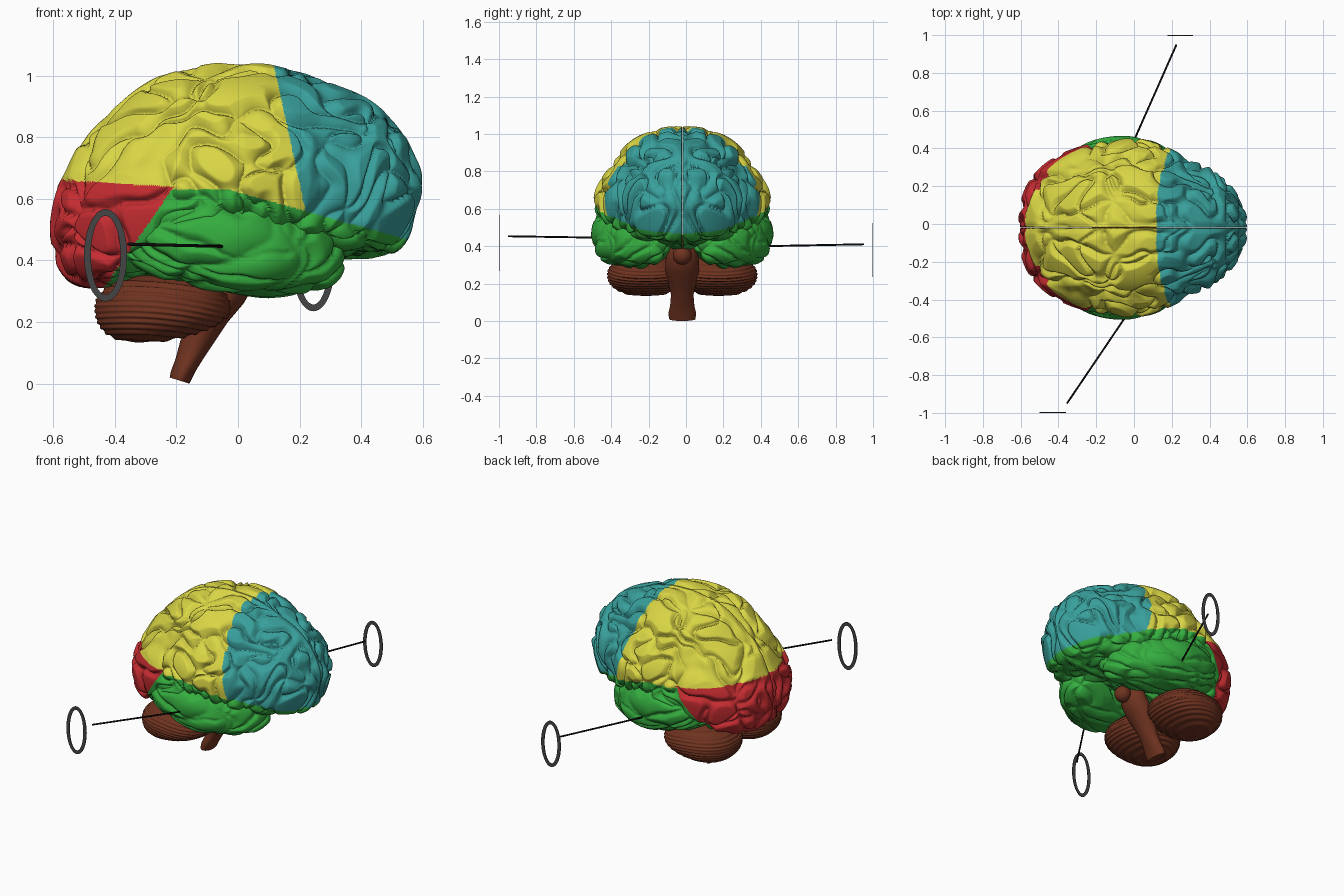
import bpy, bmesh, math
from mathutils import Vector, noise

if "Cube" in bpy.data.objects:
    bpy.data.objects.remove(bpy.data.objects["Cube"])

MID = -0.02  # y of the plane between the two halves


def material(name, rgb):
    m = bpy.data.materials.new(name)
    m.diffuse_color = (*rgb, 1)
    m.use_nodes = True
    m.node_tree.nodes["Principled BSDF"].inputs["Base Color"].default_value = m.diffuse_color
    return m


YELLOW, TEAL, GREEN, RED = range(4)
LOBES = [material("yellow", (0.70, 0.67, 0.06)), material("teal", (0.04, 0.35, 0.33)),
         material("green", (0.035, 0.42, 0.05)), material("red", (0.55, 0.025, 0.03))]
BROWN = [material("brown", (0.16, 0.033, 0.014))]
BLACK = [material("black", (0.005, 0.005, 0.005))]
GREY = [material("dark grey", (0.06, 0.06, 0.06))]


def clamp(v):
    return max(0, min(1, v))


def finish(name, bm, mats, rule=None, smooth=True):
    for f in bm.faces:
        f.smooth = smooth
        if rule:
            f.material_index = rule(f.calc_center_median())
    me = bpy.data.meshes.new(name)
    bm.to_mesh(me)
    bm.free()
    for m in mats:
        me.materials.append(m)
    ob = bpy.data.objects.new(name, me)
    bpy.context.collection.objects.link(ob)
    return ob


def lobe_colour(p):
    edge = 0.63 - 0.28 * max(0, p.x + 0.03)
    if p.z < 0.65 - 0.06 * (p.x + 0.4) and p.x < -0.215 - 0.69 * (0.63 - p.z):
        return RED
    if p.z < edge:
        return GREEN
    return TEAL if p.x > 0.12 + 0.216 * (1.02 - p.z) else YELLOW


def blob(name, subdiv, shape, bump, mats, rule=None):
    """Shape a ball by a function, push it along its normals, make both halves."""
    for side, label in ((1, "left_"), (-1, "right_")):
        bm = bmesh.new()
        bmesh.ops.create_icosphere(bm, subdivisions=subdiv, radius=1)
        for v in bm.verts:
            v.co = shape(v.co.copy())
        bm.normal_update()
        for v, d in [(v, bump(v.co)) for v in bm.verts]:
            v.co += v.normal * d
            v.co.y = MID + side * max(v.co.y, 0.002)
        if side < 0:
            bmesh.ops.reverse_faces(bm, faces=bm.faces[:])
        finish(label + name, bm, mats, rule)


def folds(p, freq, depth, extra=1):
    """Rounded ridges between winding grooves."""
    q = p * freq
    q += 0.4 * noise.noise_vector(q * 0.8 + Vector((7.3, 1.7, 4.1)))
    a = abs(noise.noise(q + Vector((3.1, 8.2, 0.4))))
    b = abs(noise.noise(q * 1.15 + Vector((11.6, 2.3, 9.7)))) * 1.2
    return depth * (min(a / 0.22, b / 0.22, extra, 1) ** 0.65 - 0.78)


# Side outline of the cerebrum, as a radius for each degree around its centre
CZ = 0.62
OUTLINE = [(-.605, .485), (-.588, .63), (-.56, .67), (-.488, .81), (-.39, .896), (-.287, .977),
           (-.125, 1.026), (.015, 1.036), (.16, 1.02), (.313, .964), (.459, .896), (.55, .793),
           (.6, .67), (.565, .517), (.54, .452), (.49, .417), (.345, .405), (.2, .41),
           (0, .41), (-.2, .37), (-.45, .316), (-.52, .313), (-.579, .371)]
polar = sorted((math.atan2(z - CZ, x) % math.tau, math.hypot(x, z - CZ)) for x, z in OUTLINE)
polar = [(polar[-1][0] - math.tau, polar[-1][1])] + polar + [(polar[0][0] + math.tau, polar[0][1])]


def raw_radius(t):
    for (t0, r0), (t1, r1) in zip(polar, polar[1:]):
        if t0 <= t <= t1:
            return r0 + (r1 - r0) * (t - t0) / (t1 - t0)


raw = [raw_radius(math.radians(i)) for i in range(360)]
RADIUS = [sum(raw[(i + k) % 360] for k in range(-3, 4)) / 7 for i in range(360)]


def hemisphere(u):
    t = math.acos(max(-1, min(1, u.y))) / math.pi
    deg = math.degrees(math.atan2(u.z, u.x)) % 360
    i = int(deg) % 360
    r = RADIUS[i] + (RADIUS[(i + 1) % 360] - RADIUS[i]) * (deg - int(deg))
    if t < 0.84:        # outer dome
        rho, c = math.sin(t / 0.84 * math.pi / 2), math.cos(t / 0.84 * math.pi / 2)
    else:               # flat inner wall
        rho, c = (1 - t) / 0.16, 0
    x, z = r * rho * math.cos(math.radians(deg)), CZ + r * rho * math.sin(math.radians(deg))
    power = 1 - 0.25 * clamp(-x / 0.4) * clamp((0.75 - z) / 0.2)
    width = 0.468 * (1 - 0.11 * clamp((x - 0.02) / 0.25))       # narrower at the front
    width *= 1 - 0.08 * math.exp(-((z - 0.85) / 0.1) ** 2)      # and at the shoulders
    return Vector((x, 0.002 + width * max(c, 0) ** power, z))


def cerebrum_folds(p):
    return folds(p, 5.8, 0.033) * clamp((p.y - 0.002) / 0.03)


blob("hemisphere", 7, hemisphere, cerebrum_folds, LOBES, lobe_colour)


def boxy(u, power):
    return Vector([math.copysign(abs(c) ** power, c) for c in u])


# Temporal lobes, bent inwards at both ends and sloping down to the front
def temporal(u):
    u = boxy(u, 0.85)
    x = -0.03 + 0.375 * u.x
    bend = 0.85 * max(0, x + 0.03) ** 2 + 0.5 * min(0, x + 0.1) ** 2
    return Vector((x, 0.282 + 0.2 * u.y - bend, 0.45 - 0.13 * x + 0.163 * u.z))


# Long grooves running front to back, crossed by a few winding ones
def temporal_folds(p):
    wobble = 0.9 * noise.noise(p * 6) + 0.5 * noise.noise(p * 13)
    long = abs(math.sin(math.pi * (p.z + 0.2 * p.x + p.y) / 0.115 + 0.6 + wobble))
    return folds(Vector((p.x * 0.7, p.y, p.z)) , 4.2, 0.024, long / 0.75)


blob("temporal_lobe", 6, temporal, temporal_folds, LOBES, lobe_colour)


# Cerebellum with fine level ridges
def cerebellum(u):
    u = boxy(u, 0.88)
    return Vector((-0.245 + 0.22 * u.x, 0.195 + 0.205 * u.y,
                   0.245 + 0.107 * u.z - 0.03 * u.x * min(u.z, 0)))


blob("cerebellum", 6, cerebellum,
     lambda p: 0.003 * math.sin(340 * (p.z + 0.1 * p.x + 0.4 * (p.x + 0.24) ** 2)), BROWN)


# Brain stem: oval rings (z, x, half depth, half width)
STEM = [(0, -.19, .032, .07), (.04, -.178, .04, .075), (.08, -.158, .045, .065),
        (.14, -.13, .057, .06), (.2, -.095, .062, .075), (.26, -.06, .078, .09),
        (.32, -.025, .078, .09), (.37, -.01, .065, .08), (.46, -.01, .05, .06)]
bm = bmesh.new()
N = 32
rings = [[bm.verts.new((x + rx * math.cos(math.tau * k / N), MID + ry * math.sin(math.tau * k / N),
                        z + (0.01 * (1 - math.cos(math.tau * k / N)) if z == 0 else 0)))
          for k in range(N)] for z, x, rx, ry in STEM]
for a, b in zip(rings, rings[1:]):
    for k in range(N):
        bm.faces.new((a[k], a[(k + 1) % N], b[(k + 1) % N], b[k]))
bm.faces.new(rings[0][::-1])
bm.faces.new(rings[-1])
stem = finish("brain_stem", bm, BROWN)
stem.data.polygons[len(stem.data.polygons) - 2].use_smooth = False

# Small gland in front of the stem
bm = bmesh.new()
bmesh.ops.create_uvsphere(bm, u_segments=24, v_segments=16, radius=0.05)
bmesh.ops.translate(bm, verts=bm.verts, vec=(0.07, MID, 0.35))
finish("gland", bm, BROWN)


# Pointer rods
def rod(name, a, b):
    a, b = Vector(a), Vector(b)
    bm = bmesh.new()
    bmesh.ops.create_cone(bm, cap_ends=True, segments=12, radius1=0.005, radius2=0.005,
                          depth=(b - a).length)
    bm.transform((b - a).to_track_quat('Z', 'Y').to_matrix().to_4x4())
    bmesh.ops.translate(bm, verts=bm.verts, vec=(a + b) / 2)
    finish(name, bm, BLACK)


rod("front_pointer", (-0.01, -0.44, 0.445), (-0.355, -0.95, 0.453))
rod("back_pointer", (-0.01, 0.42, 0.40), (0.225, 0.95, 0.41))


# Plain oval tags at the pointer ends
def tag(name, x, y, z, rx, rz, band=0.022, thick=0.004):
    bm = bmesh.new()
    loops = []
    for off, dy in ((0, -thick), (band, -thick), (band, 0), (0, 0)):
        loops.append([bm.verts.new((x + (rx - off) * math.cos(math.tau * k / 48),
                                    y + dy, z + (rz - off) * math.sin(math.tau * k / 48)))
                      for k in range(48)])
    for a, b in zip(loops, loops[1:] + loops[:1]):
        for k in range(48):
            bm.faces.new((a[k], a[(k + 1) % 48], b[(k + 1) % 48], b[k]))
    bmesh.ops.recalc_face_normals(bm, faces=bm.faces[:])
    finish(name, bm, GREY, smooth=False)


tag("front_tag", -0.43, -0.996, 0.417, 0.07, 0.15)
tag("back_tag", 0.245, 1.0, 0.38, 0.068, 0.145)
